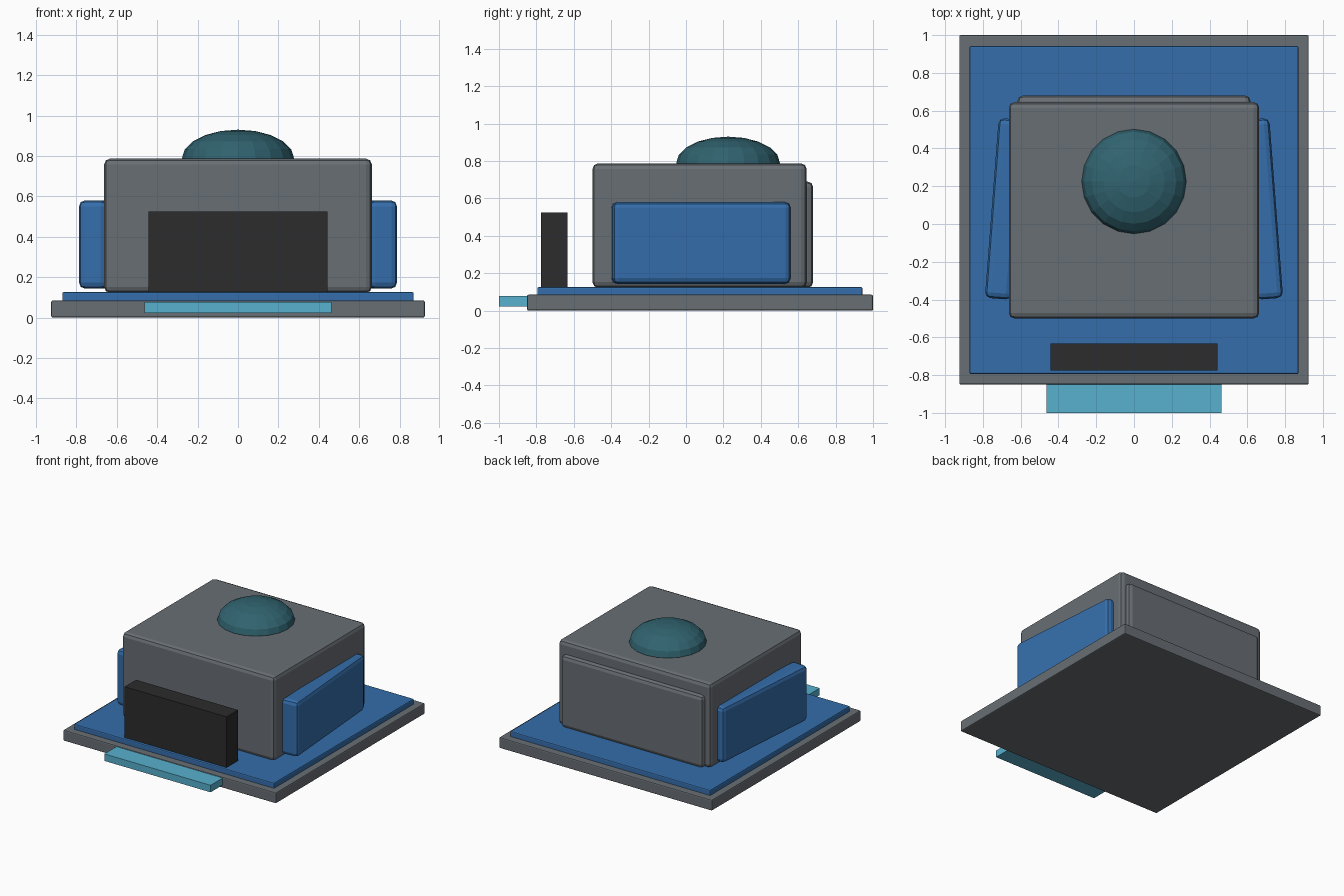
import bpy, bmesh, math
from mathutils import Matrix

if "Cube" in bpy.data.objects:
    bpy.data.objects.remove(bpy.data.objects["Cube"])


def material(name, rgb):
    m = bpy.data.materials.new(name)
    m.diffuse_color = (*rgb, 1.0)
    m.use_nodes = True
    m.node_tree.nodes["Principled BSDF"].inputs["Base Color"].default_value = m.diffuse_color
    return m


GREY = material("slate grey", (0.14, 0.158, 0.175))
BLUE = material("strong blue", (0.035, 0.155, 0.41))
CYAN = material("light cyan", (0.095, 0.44, 0.62))
BLACK = material("soft black", (0.025, 0.025, 0.025))
TEAL = material("dark teal", (0.03, 0.125, 0.16))


def add_object(name, bm, mat):
    mesh = bpy.data.meshes.new(name)
    bm.to_mesh(mesh)
    bm.free()
    mesh.materials.append(mat)
    ob = bpy.data.objects.new(name, mesh)
    bpy.context.collection.objects.link(ob)
    return ob


def box(name, mat, x, y, z, bevel=0.0, segments=2, turn=0.0):
    """Box from (min, max) ranges, turned about its own vertical axis."""
    bm = bmesh.new()
    bmesh.ops.create_cube(bm, size=1)
    size = [r[1] - r[0] for r in (x, y, z)]
    bmesh.ops.scale(bm, vec=size, verts=bm.verts)
    if bevel:
        bmesh.ops.bevel(bm, geom=bm.edges[:], offset=bevel, segments=segments,
                        profile=0.5, affect='EDGES')
    ob = add_object(name, bm, mat)
    ob.location = [(r[0] + r[1]) / 2 for r in (x, y, z)]
    ob.rotation_euler.z = turn
    return ob


# Base slab, deck and front step
box("base_slab", GREY, (-0.925, 0.925), (-0.85, 1.0), (0.0, 0.085), 0.008)
box("deck", BLUE, (-0.87, 0.87), (-0.795, 0.943), (0.07, 0.126), 0.008)
box("front_step", CYAN, (-0.462, 0.462), (-1.0, -0.80), (0.023, 0.078))

# Main body with rear panel
box("main_body", GREY, (-0.663, 0.663), (-0.5, 0.645), (0.122, 0.787), 0.03)
box("rear_panel", GREY, (-0.617, 0.617), (0.54, 0.68), (0.122, 0.69), 0.03)

# Angled side panels
for side, label in ((-1, "left"), (1, "right")):
    cx = side * 0.683
    box(label + "_side_panel", BLUE, (cx - 0.07, cx + 0.07), (-0.397, 0.557),
        (0.143, 0.58), 0.03, 2, side * math.radians(4.4))

# Upright front block
box("front_block", BLACK, (-0.443, 0.443), (-0.775, -0.633), (0.122, 0.525))

# Flattened roof dome
bm = bmesh.new()
bmesh.ops.create_uvsphere(bm, u_segments=20, v_segments=10, radius=1)
bmesh.ops.transform(bm, matrix=Matrix.Diagonal((0.277, 0.277, 0.14, 1)), verts=bm.verts)
dome = add_object("roof_dome", bm, TEAL)
dome.location = (0, 0.225, 0.79)
